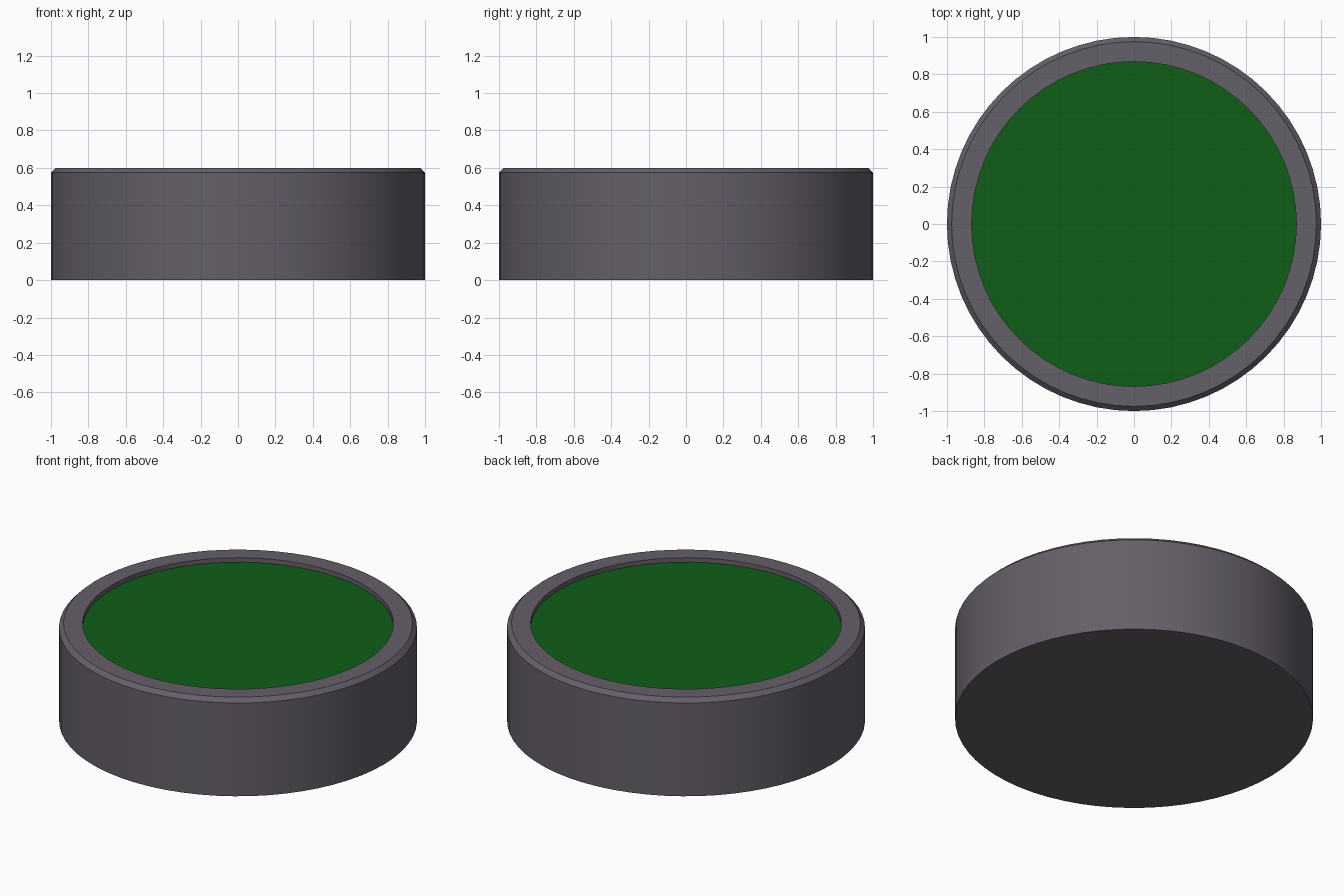
import bpy, math

if "Cube" in bpy.data.objects:
    bpy.data.objects.remove(bpy.data.objects["Cube"])

SIDES = 64


def lathe(name, profile, color):
    """Spin an (r, z) profile around z and close both ends with caps."""
    verts = [(r * math.cos(2 * math.pi * i / SIDES), r * math.sin(2 * math.pi * i / SIDES), z)
             for r, z in profile for i in range(SIDES)]
    faces = [(k * SIDES + i, k * SIDES + (i + 1) % SIDES,
              (k + 1) * SIDES + (i + 1) % SIDES, (k + 1) * SIDES + i)
             for k in range(len(profile) - 1) for i in range(SIDES)]
    faces.append(tuple(reversed(range(SIDES))))
    last = (len(profile) - 1) * SIDES
    faces.append(tuple(range(last, last + SIDES)))
    mesh = bpy.data.meshes.new(name)
    mesh.from_pydata(verts, [], faces)
    obj = bpy.data.objects.new(name, mesh)
    bpy.context.collection.objects.link(obj)
    mat = bpy.data.materials.new(name + "_color")
    mat.diffuse_color = color
    mat.use_nodes = True
    mat.node_tree.nodes["Principled BSDF"].inputs["Base Color"].default_value = mat.diffuse_color
    mesh.materials.append(mat)
    bpy.ops.object.select_all(action='DESELECT')
    obj.select_set(True)
    bpy.context.view_layer.objects.active = obj
    bpy.ops.object.shade_smooth_by_angle(angle=math.radians(30))
    return obj


# Round base: outer wall, chamfered rim, shallow recess
lathe("base", [(1.0, 0), (1.0, 0.575), (0.975, 0.6), (0.868, 0.6), (0.868, 0.56)],
      (0.13, 0.115, 0.14, 1))

# Green inset disc sitting in the recess
lathe("green_inset", [(0.868, 0.56), (0.868, 0.572)], (0.005, 0.11, 0.008, 1))
